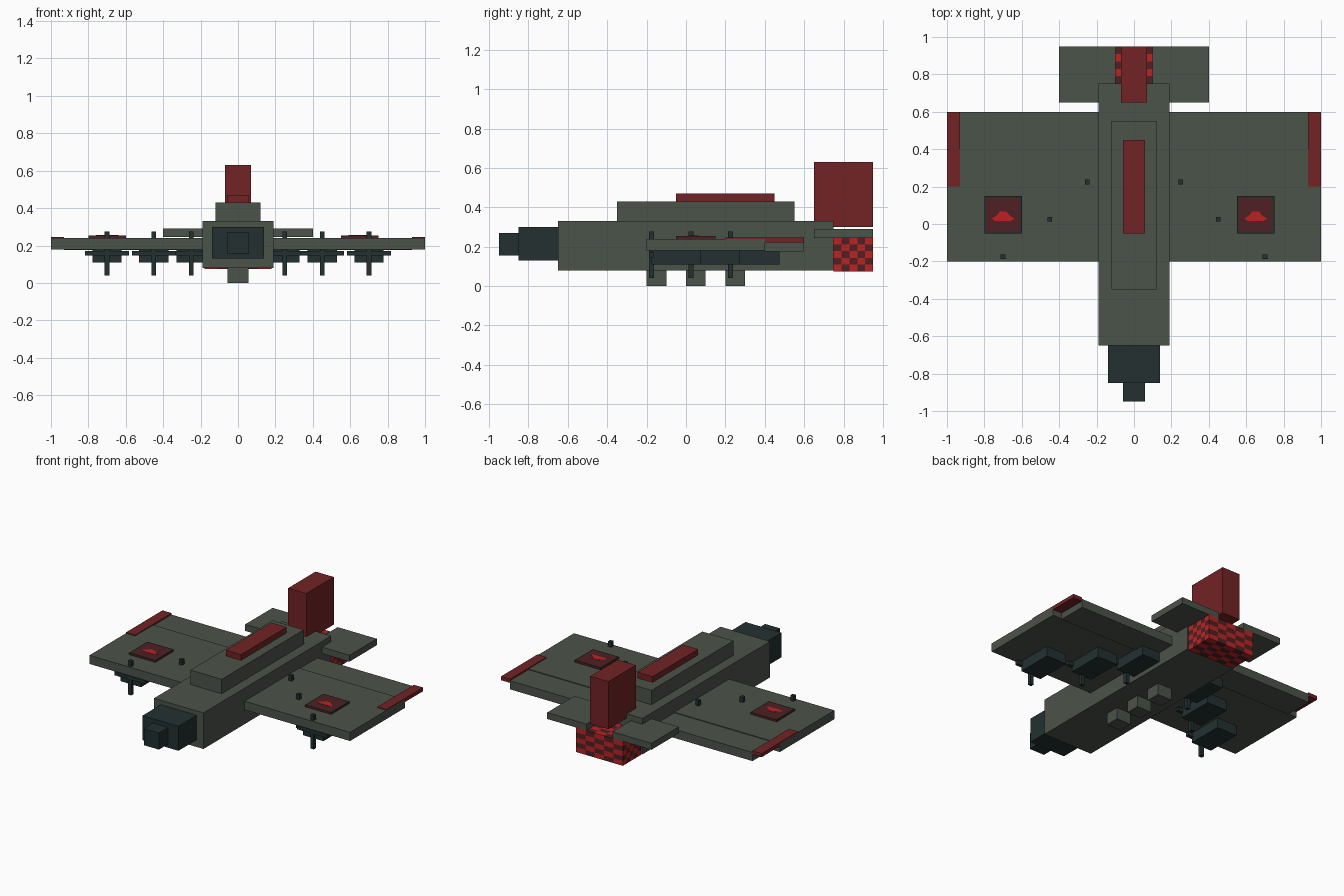
import bpy
import bmesh
from mathutils import Vector

if "Cube" in bpy.data.objects:
    bpy.data.objects.remove(bpy.data.objects["Cube"], do_unlink=True)


def material(name, rgb):
    """Flat colour from 0-255 sRGB."""
    lin = [((c / 255 + 0.055) / 1.055) ** 2.4 for c in rgb] + [1.0]
    m = bpy.data.materials.new(name)
    m.use_nodes = True
    m.diffuse_color = lin
    m.node_tree.nodes["Principled BSDF"].inputs["Base Color"].default_value = lin
    return m


GREEN = material("olive_green", (75, 83, 73))
DARK = material("dark_slate", (35, 48, 48))
RED = material("dull_red", (114, 35, 37))
DEEP = material("deep_red", (78, 32, 34))
BRIGHT = material("bright_red", (186, 36, 36))


def finish(name, bm, mats):
    mesh = bpy.data.meshes.new(name)
    bm.to_mesh(mesh)
    bm.free()
    for m in mats:
        mesh.materials.append(m)
    obj = bpy.data.objects.new(name, mesh)
    bpy.context.collection.objects.link(obj)
    return obj


def box_bm(x, y, z):
    """Box from (min, max) ranges."""
    bm = bmesh.new()
    bmesh.ops.create_cube(bm, size=1)
    for v in bm.verts:
        v.co = Vector([(a + b) / 2 + c * (b - a) for (a, b), c in zip((x, y, z), v.co)])
    return bm


def box(name, x, y, z, mat):
    return finish(name, box_bm(x, y, z), [mat])


def sym(w):
    return (-w, w)


# Fuselage, spine and nose
box("fuselage", sym(0.19), (-0.65, 0.75), (0.08, 0.33), GREEN)
box("spine", sym(0.12), (-0.35, 0.55), (0.33, 0.43), GREEN)
box("spine_stripe", sym(0.058), (-0.05, 0.45), (0.43, 0.47), RED)
box("nose", sym(0.138), (-0.85, -0.65), (0.13, 0.30), DARK)
box("nose_tip", sym(0.058), (-0.95, -0.85), (0.155, 0.27), DARK)
box("tail_fin", sym(0.07), (0.65, 0.95), (0.30, 0.63), RED)

# Belly blocks
for i, y in enumerate((-0.2, 0.0, 0.2)):
    box(f"belly_block_{i + 1}", sym(0.055), (y, y + 0.1), (0.0, 0.08), GREEN)

# Chequered tail block: a five by five pattern on every face
bm = bmesh.new()
bmesh.ops.create_cube(bm, size=1)
bmesh.ops.subdivide_edges(bm, edges=bm.edges[:], cuts=4, use_grid_fill=True)
bm.normal_update()
for f in bm.faces:
    c, n = f.calc_center_median(), f.normal
    cells = [int((c[k] + 0.5) * 5) for k in range(3) if abs(n[k]) < 0.5]
    f.material_index = sum(cells) % 2
for v in bm.verts:
    v.co = Vector((v.co.x * 0.36, 0.85 + v.co.y * 0.2, 0.16 + v.co.z * 0.17))
finish("tail_block", bm, [BRIGHT, DEEP])

# Wings, tailplanes and engines on both sides
for side, s in (("left", 1), ("right", -1)):
    def span(a, b):
        return tuple(sorted((a * s, b * s)))

    box(f"{side}_wing", span(0.18, 1.0), (-0.2, 0.4), (0.18, 0.24), GREEN)
    box(f"{side}_flap", span(0.18, 0.93), (0.4, 0.6), (0.175, 0.235), GREEN)
    box(f"{side}_wing_tip", span(0.93, 1.0), (0.2, 0.6), (0.22, 0.246), RED)
    box(f"{side}_tailplane", span(0.1, 0.4), (0.65, 0.95), (0.245, 0.29), GREEN)

    for place, x, y in (("inner", 0.25, 0.225), ("middle", 0.45, 0.025), ("outer", 0.7, -0.175)):
        name = f"{side}_{place}"
        box(f"{name}_engine", span(x - 0.078, x + 0.078), (y, y + 0.25), (0.11, 0.21), DARK)
        box(f"{name}_upright_blade", span(x - 0.0125, x + 0.0125),
            (y - 0.0125, y + 0.0125), (0.04, 0.276), DARK)
        box(f"{name}_level_blade", span(x - 0.117, x + 0.117),
            (y - 0.0125, y + 0.0125), (0.146, 0.171), DARK)

# Wing badges: bordered plate with a small raised motif
MOTIF = [(-0.06, 0.03), (-0.045, 0.017), (0.045, 0.017), (0.06, 0.03),
         (0.035, 0.045), (0.018, 0.066), (-0.018, 0.066), (-0.035, 0.045)]
for side, cx in (("left", 0.65), ("right", -0.70)):
    bm = box_bm((cx - 0.1, cx + 0.1), (-0.05, 0.15), (0.235, 0.254))
    bm.normal_update()
    top = max(bm.faces, key=lambda f: f.normal.z)
    rim = bmesh.ops.inset_region(bm, faces=[top], thickness=0.012)["faces"]
    for f in rim:
        f.material_index = 1
    finish(f"{side}_badge_plate", bm, [DEEP, DARK])

    bm = bmesh.new()
    face = bm.faces.new([bm.verts.new((cx + x, y, 0.254)) for x, y in MOTIF])
    up = bmesh.ops.extrude_face_region(bm, geom=[face])["geom"]
    bmesh.ops.translate(bm, vec=(0, 0, 0.002),
                        verts=[g for g in up if isinstance(g, bmesh.types.BMVert)])
    bmesh.ops.recalc_face_normals(bm, faces=bm.faces[:])
    finish(f"{side}_badge_motif", bm, [BRIGHT])
